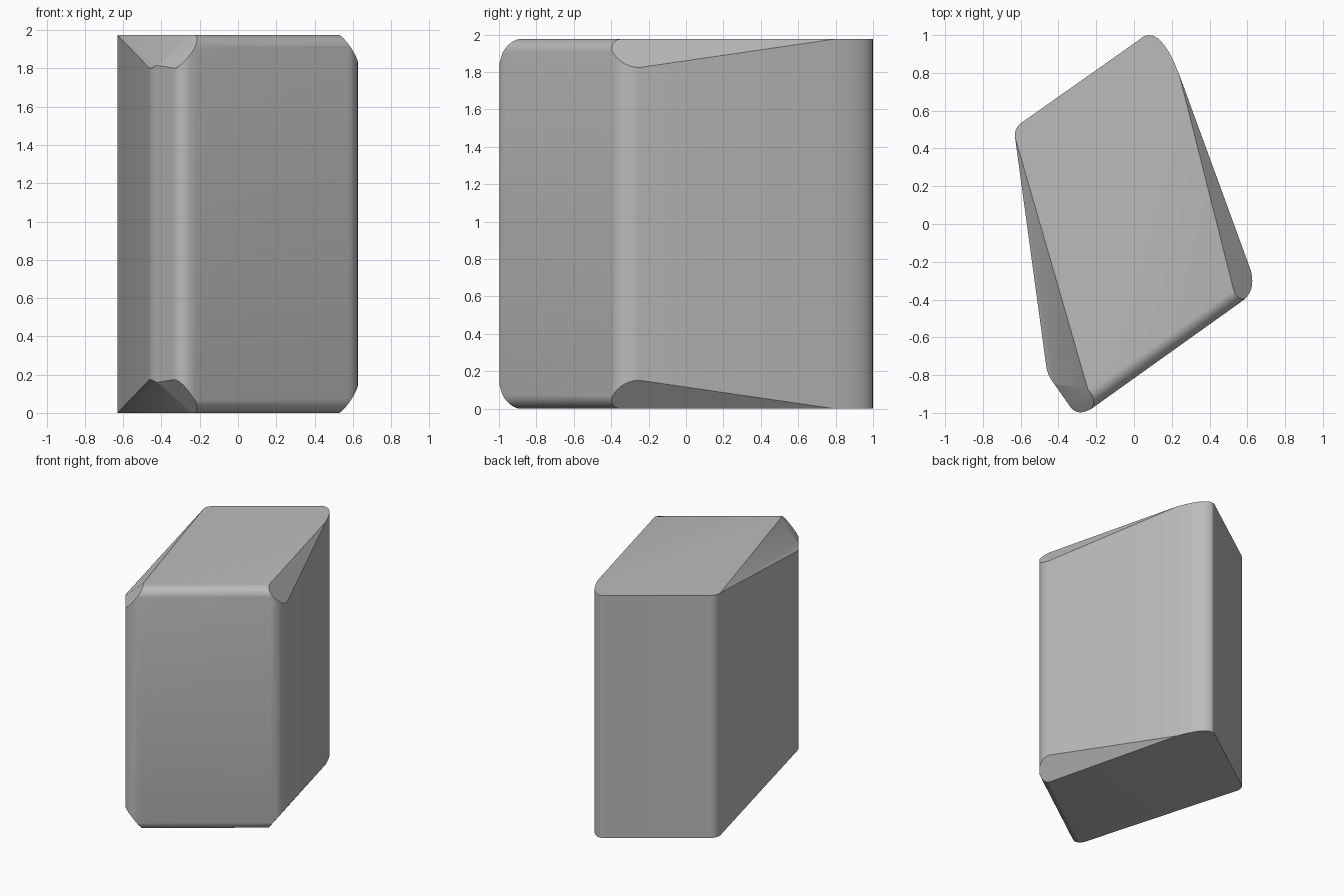
import bpy
import bmesh
import math
from mathutils import Vector

cube = bpy.data.objects.get("Cube")
if cube:
    bpy.data.objects.remove(cube, do_unlink=True)

H = 1.975      # block height
R = 0.08       # rounding of the front top and bottom edges

# One flat grey
grey = bpy.data.materials.new("plain_grey")
grey.use_nodes = True
colour = (0.5, 0.5, 0.5, 1)
grey.diffuse_color = colour
grey.node_tree.nodes["Principled BSDF"].inputs["Base Color"].default_value = colour


def rounded(start, control, end, steps=8):
    """Points along a rounded corner."""
    a, b, c = Vector(start), Vector(control), Vector(end)
    return [a * (1 - t) ** 2 + b * 2 * t * (1 - t) + c * t * t
            for t in (i / steps for i in range(steps + 1))]


# Plan outline, counter-clockwise, one call per corner
outline = (rounded((-0.20, -0.96), (-0.30, -1.04), (-0.35, -0.95))
           + rounded((-0.42, -0.85), (-0.46, -0.80), (-0.465, -0.75))
           + rounded((-0.63, 0.46), (-0.635, 0.51), (-0.59, 0.54))
           + rounded((0.02, 0.97), (0.13, 1.08), (0.24, 0.79))
           + rounded((0.62, -0.25), (0.645, -0.36), (0.57, -0.41)))
outline.reverse()

# Upright prism
bm = bmesh.new()
base = bm.faces.new([bm.verts.new((p.x, p.y, 0)) for p in outline])
up = bmesh.ops.extrude_face_region(bm, geom=[base])["geom"]
bmesh.ops.translate(bm, vec=(0, 0, H),
                    verts=[v for v in up if isinstance(v, bmesh.types.BMVert)])
bmesh.ops.recalc_face_normals(bm, faces=bm.faces[:])


def trim(point, normal):
    """Slice off the material in front of a plane and cap the cut."""
    cut = bmesh.ops.bisect_plane(
        bm, geom=bm.verts[:] + bm.edges[:] + bm.faces[:], dist=1e-4,
        plane_co=point, plane_no=normal, clear_outer=True)
    edges = [e for e in cut["geom_cut"]
             if isinstance(e, bmesh.types.BMEdge) and e.is_boundary]
    if edges:
        bmesh.ops.holes_fill(bm, edges=edges, sides=0)


def trim_both_ends(point, normal):
    """Make the same slice at the top and, mirrored, at the bottom."""
    p, n = Vector(point), Vector(normal)
    trim(p, n)
    trim(Vector((p.x, p.y, H - p.z)), Vector((n.x, n.y, -n.z)))


# Rounded front edges, as slices tangent to a cylinder
front = Vector((0.581, -0.814, 0)).normalized()
axis = Vector((0.57, -0.41, H - R)) - front * R
for i in range(1, 8):
    a = math.radians(90 * i / 8)
    n = front * math.cos(a) + Vector((0, 0, math.sin(a)))
    trim_both_ends(axis + n * R, n)

# Slanted corner chamfers: both long sides and the front right corner
chamfers = [
    ((0.24, 0.79, H), (0.53, -0.36, H), (0.625, -0.29, 1.83)),
    ((-0.63, 0.46, H), (-0.24, -0.89, H), (-0.46, -0.78, 1.80)),
    ((-0.43, -0.82, 1.83), (-0.30, -0.98, 1.83), (-0.24, -0.88, H)),
]
for points in chamfers:
    a, b, c = map(Vector, points)
    n = (b - a).cross(c - a).normalized()
    trim_both_ends(a, n if n.z > 0 else -n)

bmesh.ops.remove_doubles(bm, verts=bm.verts[:], dist=1e-4)
bmesh.ops.recalc_face_normals(bm, faces=bm.faces[:])

mesh = bpy.data.meshes.new("slanted_block")
bm.to_mesh(mesh)
bm.free()
mesh.materials.append(grey)
block = bpy.data.objects.new("slanted_block", mesh)
bpy.context.collection.objects.link(block)

# Smooth roundings, crisp chamfers
bpy.ops.object.select_all(action='DESELECT')
block.select_set(True)
bpy.context.view_layer.objects.active = block
bpy.ops.object.shade_smooth_by_angle(angle=math.radians(25))
